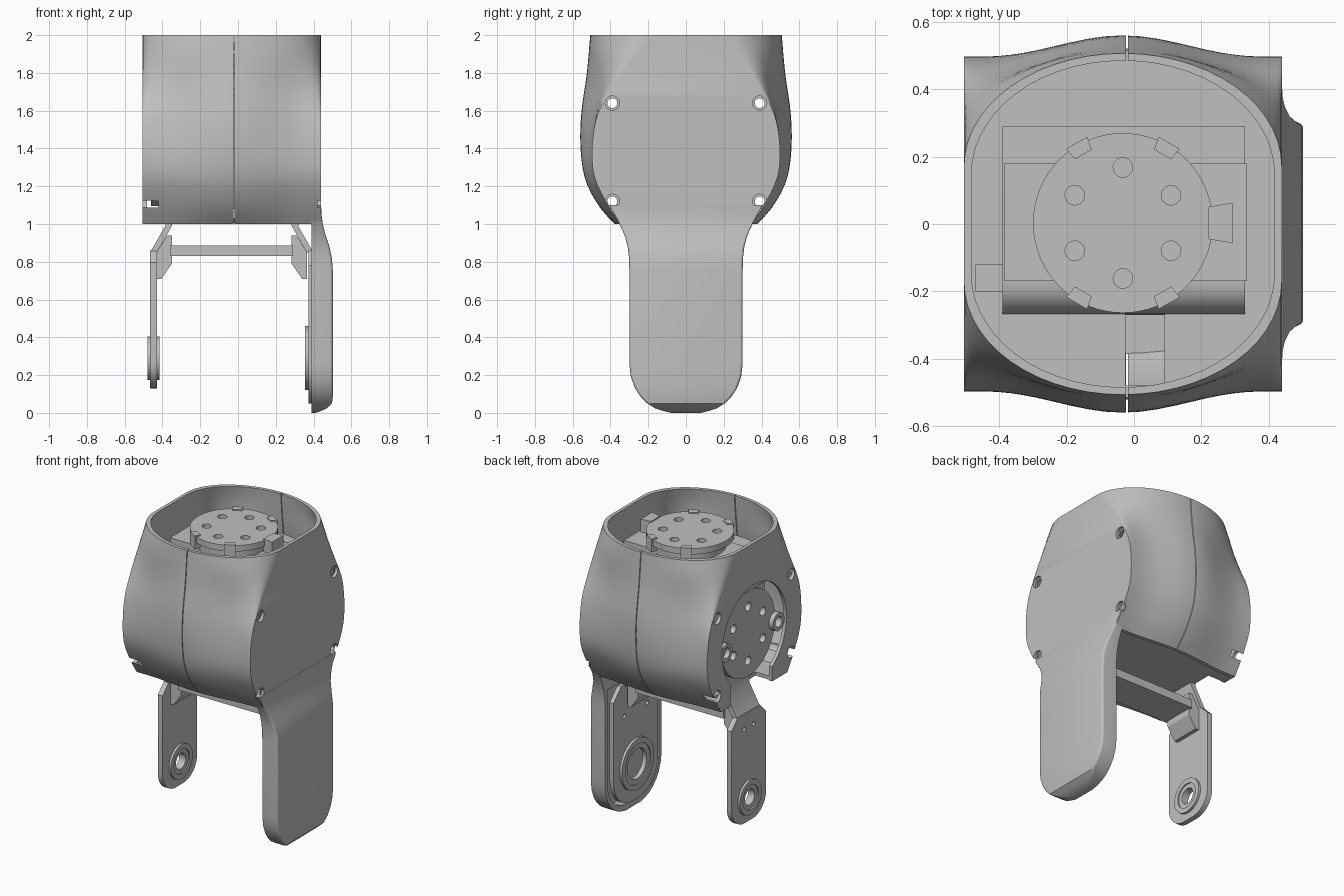
import bpy, bmesh, math
from mathutils import Vector

cube = bpy.data.objects.get("Cube")
if cube:
    bpy.data.objects.remove(cube)

grey = bpy.data.materials.new("plain grey")
grey.use_nodes = True
COLOUR = (0.53, 0.53, 0.53, 1)
grey.diffuse_color = COLOUR
grey.node_tree.nodes["Principled BSDF"].inputs["Base Color"].default_value = COLOUR


# ---------- helpers ----------
def make(name, verts, faces):
    mesh = bpy.data.meshes.new(name)
    mesh.from_pydata(verts, [], faces)
    bm = bmesh.new()
    bm.from_mesh(mesh)
    bmesh.ops.recalc_face_normals(bm, faces=bm.faces)
    bm.to_mesh(mesh)
    bm.free()
    mesh.materials.append(grey)
    ob = bpy.data.objects.new(name, mesh)
    bpy.context.collection.objects.link(ob)
    return ob


def loft(name, rings, closed=False):
    n, m = len(rings[0]), len(rings)
    faces = [(i * n + j, i * n + (j + 1) % n,
              (i + 1) % m * n + (j + 1) % n, (i + 1) % m * n + j)
             for i in range(m if closed else m - 1) for j in range(n)]
    if not closed:
        faces += [tuple(range(n)), tuple(range((m - 1) * n, m * n))]
    return make(name, [p for r in rings for p in r], faces)


def prism(name, pts, axis, a, b):
    def place(p, d):
        q = list(p)
        q.insert("xyz".index(axis), d)
        return q
    return loft(name, [[place(p, a) for p in pts], [place(p, b) for p in pts]])


def box(name, x0, x1, y0, y1, z0, z1):
    return prism(name, [(x0, y0), (x1, y0), (x1, y1), (x0, y1)], "z", z0, z1)


def circle(u, v, r, n=40):
    return [(u + r * math.cos(math.tau * k / n), v + r * math.sin(math.tau * k / n))
            for k in range(n)]


def rounded(hw, z0, z1, r, chamfer=0.0, n=8):
    # upright plate outline with rounded lower and chamfered upper corners
    half = [(hw - r + r * math.sin(t), z0 + r - r * math.cos(t))
            for t in (math.pi / 2 * k / n for k in range(n + 1))]
    half.append((hw, z1 - chamfer))
    if chamfer:
        half.append((hw - chamfer, z1))
    return half + [(-y, z) for y, z in reversed(half)]


def cut(ob, *cutters):
    for c in cutters:
        mod = ob.modifiers.new("cut", "BOOLEAN")
        mod.operation, mod.solver, mod.object = "DIFFERENCE", "EXACT", c
        bpy.context.view_layer.objects.active = ob
        bpy.ops.object.modifier_apply(modifier=mod.name)
    for c in cutters:
        bpy.data.objects.remove(c)
    return ob


def curve(table, z):
    # smooth interpolation through (z, value) points
    k = max(i for i in range(len(table) - 1) if table[i][0] <= z or i == 0)
    p = [table[min(max(k + d, 0), len(table) - 1)] for d in (-1, 0, 1, 2)]
    h = p[2][0] - p[1][0]
    t = (z - p[1][0]) / h
    m0 = (p[2][1] - p[0][1]) / (p[2][0] - p[0][0]) * h
    m1 = (p[3][1] - p[1][1]) / (p[3][0] - p[1][0]) * h
    return ((2*t**3 - 3*t*t + 1) * p[1][1] + (t**3 - 2*t*t + t) * m0
            + (3*t*t - 2*t**3) * p[2][1] + (t**3 - t*t) * m1)


# ---------- housing shell ----------
SIDE = [(1, .35), (1.1, .415), (1.25, .485), (1.4, .497), (1.55, .477), (1.65, .435),
        (1.8, .34), (2, .17)]
BULGE = [(1, .378), (1.05, .425), (1.1, .465), (1.2, .52), (1.3, .548), (1.45, .56),
         (1.6, .553), (1.8, .525), (2, .507)]
MID = -.033


def section(z, t=0.0, n=28):
    s, b = curve(SIDE, z) - t, curve(BULGE, z) - t
    w = min(max((z - 1.45) / 0.5, 0), 1)
    w = w * w * (3 - 2 * w)
    front = []
    for k in range(n + 1):
        u = -math.cos(math.pi * k / n)
        swell = math.cos(math.pi / 2 * min(1, abs(1.15 * u))) ** 2
        f = (1 - w) * swell + w * math.sqrt(max(0, 1 - u * u))
        front.append((MID + (0.472 - t) * u, -(s + (b - s) * f), z))
    return front + [(x, -y, zz) for x, y, zz in reversed(front)]


levels = [1 + k / 24 for k in range(25)]
shell = loft("housing_shell", [section(z) for z in levels]
             + [section(z, 0.022) for z in reversed(levels)], closed=True)
cutters = [box("seam", -.0235, -.0185, -1, 1, .9, 2.1),
           prism("side_opening", circle(0, 1.38, .34, 64), "x", -.6, -.4),
           box("side_slot", -.6, -.4, -.19, .25, .9, 1.3)]
for y in (-.39, .39):
    for z in (1.12, 1.64):
        cutters += [prism("bolt_hole", circle(y, z, .026, 24), "x", -.7, .7),
                    prism("counterbore", circle(y, z, .038, 24), "x", .42, .6),
                    prism("counterbore", circle(y, z, .038, 24), "x", -.6, -.42)]
cut(shell, *cutters)

# inner shelf and floor of the housing
cut(loft("inner_shelf", [section(1.68, .02), section(1.72, .02)]),
    box("slot", -.025, .09, -.48, -.2, 1.5, 1.9),
    box("pocket", -.47, -.39, -.2, -.12, 1.69, 1.9),
    *[prism("bolt_path", circle(y, 1.64, .045, 16), "x", -.7, .7) for y in (-.39, .39)])
cut(loft("bottom_floor", [section(1.005, .02), section(1.03, .02)]),
    box("bracket_gap", -.6, -.38, -.19, .25, .9, 1.1))

# ---------- long side leg, hollow on its inner face ----------
LEG = [  # height, half width, outer x, edge rounding
    (0, .08, .41, .008), (.01, .12, .44, .01), (.025, .165, .472, .012), (.05, .205, .497, .012),
    (.085, .24, .502, .015),
    (.13, .27, .502, .015), (.19, .292, .502, .015), (.26, .3, .502, .015),
    (.75, .3, .502, .015), (.82, .302, .497, .015), (.88, .309, .484, .015),
    (.94, .325, .464, .012), (1, .352, .449, .008), (1.05, .378, .442, .004),
    (1.1, .405, .44, .002)]
rings = []
for z, h, xo, c in LEG:
    arc = [(xo - c + c * math.sin(t), h - c + c * math.cos(t))
           for t in (math.pi / 8 * k for k in range(5))]
    half = [(.39, h)] + arc
    rings.append([(x, y, z) for x, y in half] + [(x, -y, z) for x, y in reversed(half)])
cut(loft("side_leg", rings),
    prism("hollow", rounded(.27, .045, .88, .19), "x", .3, .455))

# ---------- lower U bracket ----------
cut(prism("thin_bracket_leg", rounded(.183, .13, .86, .14, .065), "x", -.465, -.43),
    prism("hole", circle(0, .29, .08), "x", -1, 0),
    *[prism("screw", circle(y, .76, .015, 12), "x", -1, 0) for y in (-.05, .05)])
cut(prism("thick_bracket_leg", rounded(.235, .05, .86, .2, .08), "x", .372, .4),
    prism("hole", circle(0, .29, .12), "x", 0, 1),
    *[prism("screw", circle(y, .65, .015, 12), "x", 0, 1) for y in (-.12, .12)])


def bearing(name, r_out, r_in, a, b):
    cut(prism(name, circle(0, .29, r_out), "x", a, b),
        prism("bore", circle(0, .29, r_in), "x", a - 1, b + 1))


bearing("small_bearing_flange", .115, .082, -.48, -.415)
bearing("small_bearing_race", .084, .052, -.472, -.423)
bearing("large_bearing_flange", .17, .135, .355, .39)
bearing("large_bearing_race", .137, .1, .362, .391)

for tag, sx in (("right", 1), ("left", -1)):
    def side(pts):
        return [(MID + sx * (x - MID), z) for x, z in pts]
    prism(tag + "_bracket_bend", side([(-.465, .85), (-.385, .99), (-.385, 1.1), (-.35, 1.1),
                                       (-.35, .99), (-.43, .85)]), "y", -.12, .12)
    prism(tag + "_corner_block", side([(-.43, .85), (-.375, .94), (-.35, .94), (-.35, .79),
                                       (-.405, .71), (-.43, .71)]), "y", -.1, .1)
prism("cross_bar", [(-.36, .83), (.29, .83), (.29, .885), (-.36, .885)], "y", -.12, .12)

# ---------- motors ----------
nose = [(-.17 - .1 * math.sin(t), 1.7 + .1 * math.cos(t))
        for t in (math.pi / 12 * k for k in range(7))]
prism("upper_motor_cradle", nose + [(-.27, 1.4), (.29, 1.4), (.29, 1.8)], "x", -.39, .33)
box("upper_motor_body", -.385, .335, -.17, .18, 1.5, 1.86)
box("lower_motor_body", -.385, .38, -.25, .25, 1.08, 1.62)


def horn(name, axis, u, v, r, a, b, r_ring):
    holes = [prism("hole", circle(u + r_ring * math.cos(t), v + r_ring * math.sin(t), .029, 20),
                   axis, a - .1, b + .1)
             for t in (math.pi / 6 + math.tau * k / 6 for k in range(6))]
    return cut(prism(name, circle(u, v, r, 64), axis, a, b), *holes)


horn("upper_output_disc", "z", MID, .003, .267, 1.92, 1.96, .165)
prism("upper_disc_hub", circle(MID, .003, .22), "z", 1.84, 1.9)
horn("side_output_disc", "x", 0, 1.38, .285, -.46, -.41, .18)
prism("side_disc_hub", circle(0, 1.38, .24), "x", -.4, -.38)

# clips around the upper disc
for k, (deg, r0, r, w) in enumerate([(0, .255, .325, .06)] + [
        (a, .235, .275, .036) for a in (60, 120, 240, 300)]):
    d = Vector((math.cos(math.radians(deg)), math.sin(math.radians(deg))))
    e = Vector((-d.y, d.x))
    o = Vector((MID, .003))
    pts = [o + d * rr + e * ww for rr, ww in ((r0, -w * .8), (r, -w), (r, w), (r0, w * .8))]
    prism("disc_clip_%d" % k, [tuple(p) for p in pts], "z", 1.88, 1.968)

# hollow mounting posts beside the side disc
for k, y in enumerate((-.28, .27)):
    cut(prism("mounting_post_%d" % k, circle(y, 1.36, .06, 24), "x", -.49, -.38),
        prism("bore", circle(y, 1.36, .035, 24), "x", -.6, -.42))

# ---------- shading ----------
for ob in bpy.context.scene.objects:
    ob.select_set(ob.type == "MESH")
bpy.context.view_layer.objects.active = shell
bpy.ops.object.shade_smooth_by_angle(angle=math.radians(32))
